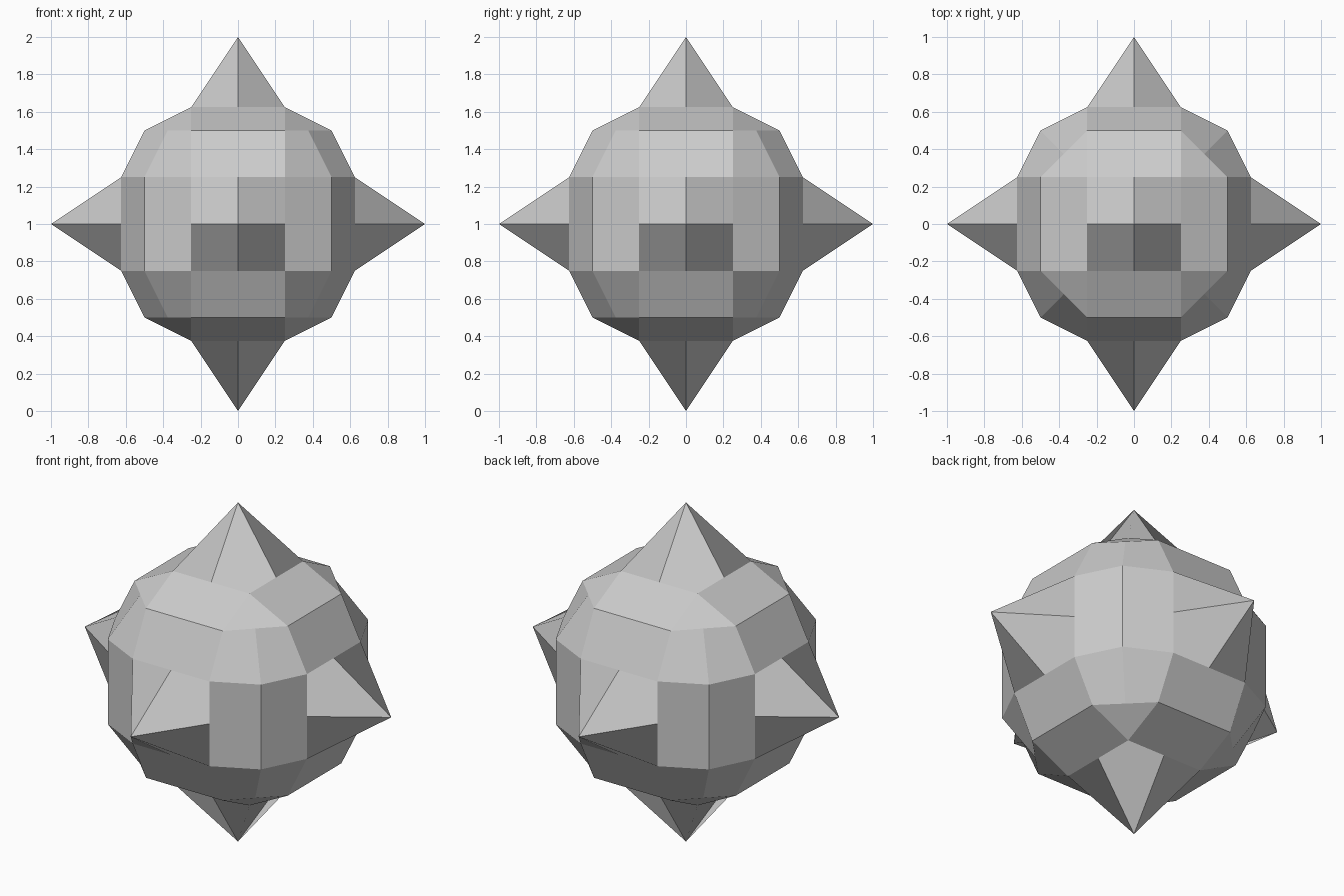
import bpy, bmesh
from itertools import product
from mathutils import Vector

if "Cube" in bpy.data.objects:
    bpy.data.objects.remove(bpy.data.objects["Cube"])

A, B, C, D = 0.25, 0.5, 0.625, 0.375   # grid steps of the faceted ball
CENTRE = Vector((0, 0, 1))


def cycle(p, n):
    """Rotate the coordinates so one pattern serves all three axes."""
    return tuple(p[(i - n) % 3] for i in range(3))


def build(name, octant_faces):
    """Mirror one octant into all eight and weld it into a flat-shaded object."""
    bm = bmesh.new()
    for signs in product((1, -1), repeat=3):
        flipped = signs[0] * signs[1] * signs[2] < 0
        for face in octant_faces:
            pts = [Vector(p) for p in face]
            middle = sum(pts, Vector()) / len(pts)
            normal = (pts[2] - pts[0]).cross(pts[3] - pts[1])
            # keep the first corner first, so folds stay on the same diagonal
            if (normal.dot(middle) < 0) != flipped:
                pts = pts[:1] + pts[:0:-1]
            bm.faces.new([bm.verts.new(CENTRE + Vector([a * s for a, s in zip(p, signs)]))
                          for p in pts])
    bmesh.ops.remove_doubles(bm, verts=bm.verts, dist=0.0001)
    mesh = bpy.data.meshes.new(name)
    bm.to_mesh(mesh)
    bm.free()
    obj = bpy.data.objects.new(name, mesh)
    bpy.context.collection.objects.link(obj)
    return obj


# Three crossing rings, each a faceted strip half as wide as the ball core
profile = [(A, C), (B, B), (C, A)]
ball = []
for n in range(3):
    for (u0, v0), (u1, v1) in zip(profile, profile[1:]):
        ball.append([cycle(p, n) for p in ((0, u0, v0), (A, u0, v0), (A, u1, v1), (0, u1, v1))])

# Corner panels between the rings, meeting at one point on the upper edge
tip = (D, D, B)
ball += [
    [(A, A, C), (B, A, B), tip, (A, B, B)],
    [(A, C, A), (A, B, B), tip, (B, B, A)],
    [(C, A, A), (B, B, A), tip, (B, A, B)],
]
build("ball_body", ball)

# Six square-based spikes, each quarter a folded panel from tip to base corner
spikes = [[cycle(p, n) for p in ((0, 0, 1), (A, 0, C), (A, A, C), (0, A, C))] for n in range(3)]
build("spikes", spikes)
